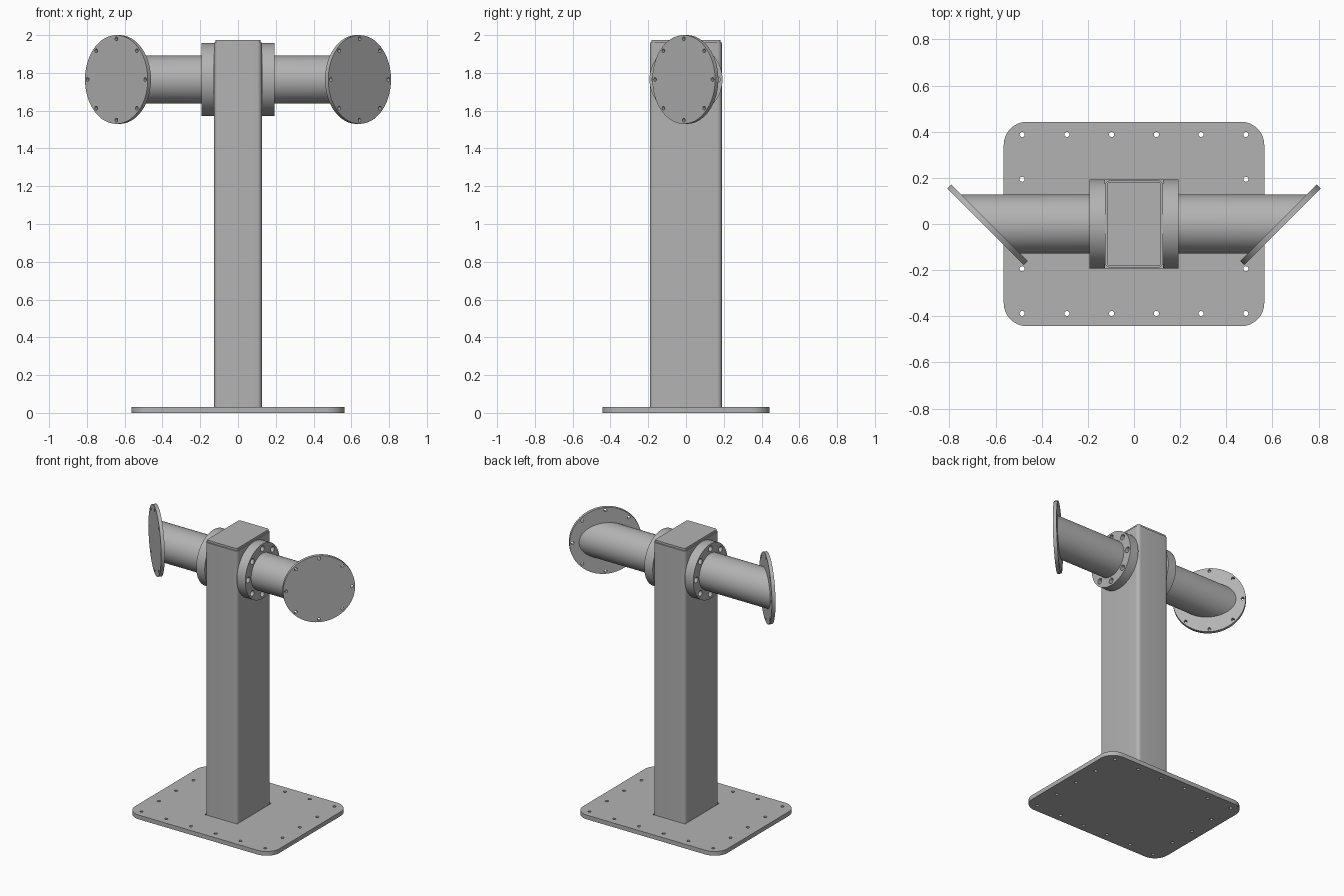
import bpy, bmesh
from math import sin, cos, pi, radians
from mathutils import Matrix, Vector

cube = bpy.data.objects.get("Cube")
if cube:
    bpy.data.objects.remove(cube, do_unlink=True)

steel = bpy.data.materials.new("grey steel")
steel.use_nodes = True
GREY = (0.45, 0.45, 0.45, 1)
steel.diffuse_color = GREY
steel.node_tree.nodes["Principled BSDF"].inputs["Base Color"].default_value = GREY

AXIS_Z = 1.765      # height of the arms


def finish(name, bm):
    bmesh.ops.recalc_face_normals(bm, faces=bm.faces)
    mesh = bpy.data.meshes.new(name)
    bm.to_mesh(mesh)
    bm.free()
    mesh.materials.append(steel)
    ob = bpy.data.objects.new(name, mesh)
    bpy.context.collection.objects.link(ob)
    return ob


def activate(ob):
    bpy.ops.object.select_all(action='DESELECT')
    ob.select_set(True)
    bpy.context.view_layer.objects.active = ob


def smooth(ob):
    activate(ob)
    bpy.ops.object.shade_smooth_by_angle(angle=radians(30))


def add_cylinder(bm, radius, z0, z1, at=(0, 0), sides=64, frame=Matrix()):
    move = Matrix.Translation((at[0], at[1], (z0 + z1) / 2))
    bmesh.ops.create_cone(bm, cap_ends=True, segments=sides, radius1=radius,
                          radius2=radius, depth=z1 - z0, matrix=frame @ move)


def cylinder(name, radius, z0, z1, frame=Matrix()):
    bm = bmesh.new()
    add_cylinder(bm, radius, z0, z1, frame=frame)
    return finish(name, bm)


def rounded_block(name, hx, hy, z0, z1, radius):
    """Upright block with rounded vertical edges."""
    bm = bmesh.new()
    size = Matrix.Diagonal((2 * hx, 2 * hy, z1 - z0, 1))
    bmesh.ops.create_cube(bm, size=1, matrix=Matrix.Translation((0, 0, (z0 + z1) / 2)) @ size)
    if radius:
        edges = [e for e in bm.edges
                 if abs(e.verts[0].co.z - e.verts[1].co.z) > (z1 - z0) / 2]
        bmesh.ops.bevel(bm, geom=edges, offset=radius, segments=8,
                        profile=0.5, affect='EDGES')
    return finish(name, bm)


def cut(ob, cutter):
    mod = ob.modifiers.new("cut", 'BOOLEAN')
    mod.operation, mod.solver, mod.object = 'DIFFERENCE', 'EXACT', cutter
    activate(ob)
    bpy.ops.object.modifier_apply(modifier=mod.name)
    bpy.data.objects.remove(cutter, do_unlink=True)


def drill(ob, points, radius, z0, z1, frame=Matrix()):
    bm = bmesh.new()
    for p in points:
        add_cylinder(bm, radius, z0, z1, p, 16, frame)
    cut(ob, finish("drill", bm))


def ring(radius, count=8):
    return [(radius * cos(2 * pi * i / count), radius * sin(2 * pi * i / count))
            for i in range(count)]


# Base plate with bolt holes round the edge and a square-cornered socket
base = rounded_block("base_plate", 0.565, 0.443, 0, 0.03, 0.1)
xs = [-0.485 + 0.194 * i for i in range(6)]
ys = [-0.388 + 0.194 * i for i in range(5)]
holes = [(x, y) for x in xs for y in ys if x in (xs[0], xs[-1]) or y in (ys[0], ys[-1])]
drill(base, holes, 0.011, -0.1, 0.1)
cut(base, rounded_block("socket", 0.127, 0.192, 0.01, 0.1, 0))
smooth(base)

# Column and its cap
smooth(rounded_block("column", 0.126, 0.19, 0.01, 1.96, 0.025))
smooth(rounded_block("column_cap", 0.118, 0.183, 1.96, 1.975, 0.015))

# Arms: flange on the column, pipe, and a blind disc angled to the front
for side, s in (("left", 1), ("right", -1)):
    out = Matrix.Translation((0, 0, AXIS_Z)) @ Matrix.Rotation(s * pi / 2, 4, 'Y')
    flange = cylinder(side + "_flange", 0.193, 0.126, 0.192, out)
    drill(flange, ring(0.16), 0.02, 0.13, 0.3, out)
    smooth(flange)

    normal = Vector((s, -1, 0)).normalized()
    centre = Vector((s * 0.627, 0.005, AXIS_Z))
    face = Matrix.Translation(centre) @ normal.to_track_quat('Z', 'Y').to_matrix().to_4x4()

    # Pipe mitred along the back plane of the disc
    bm = bmesh.new()
    add_cylinder(bm, 0.127, 0.15, 0.9, frame=out)
    cutoff = bmesh.ops.bisect_plane(bm, geom=bm.verts[:] + bm.edges[:] + bm.faces[:],
                                    plane_co=centre + normal * 0.002, plane_no=normal,
                                    clear_outer=True)
    rim = [e for e in cutoff["geom_cut"] if isinstance(e, bmesh.types.BMEdge)]
    bmesh.ops.edgeloop_fill(bm, edges=rim)
    smooth(finish(side + "_pipe", bm))

    disc = cylinder(side + "_disc", 0.235, 0, 0.024, face)
    drill(disc, ring(0.215), 0.01, -0.1, 0.1, face)
    smooth(disc)
